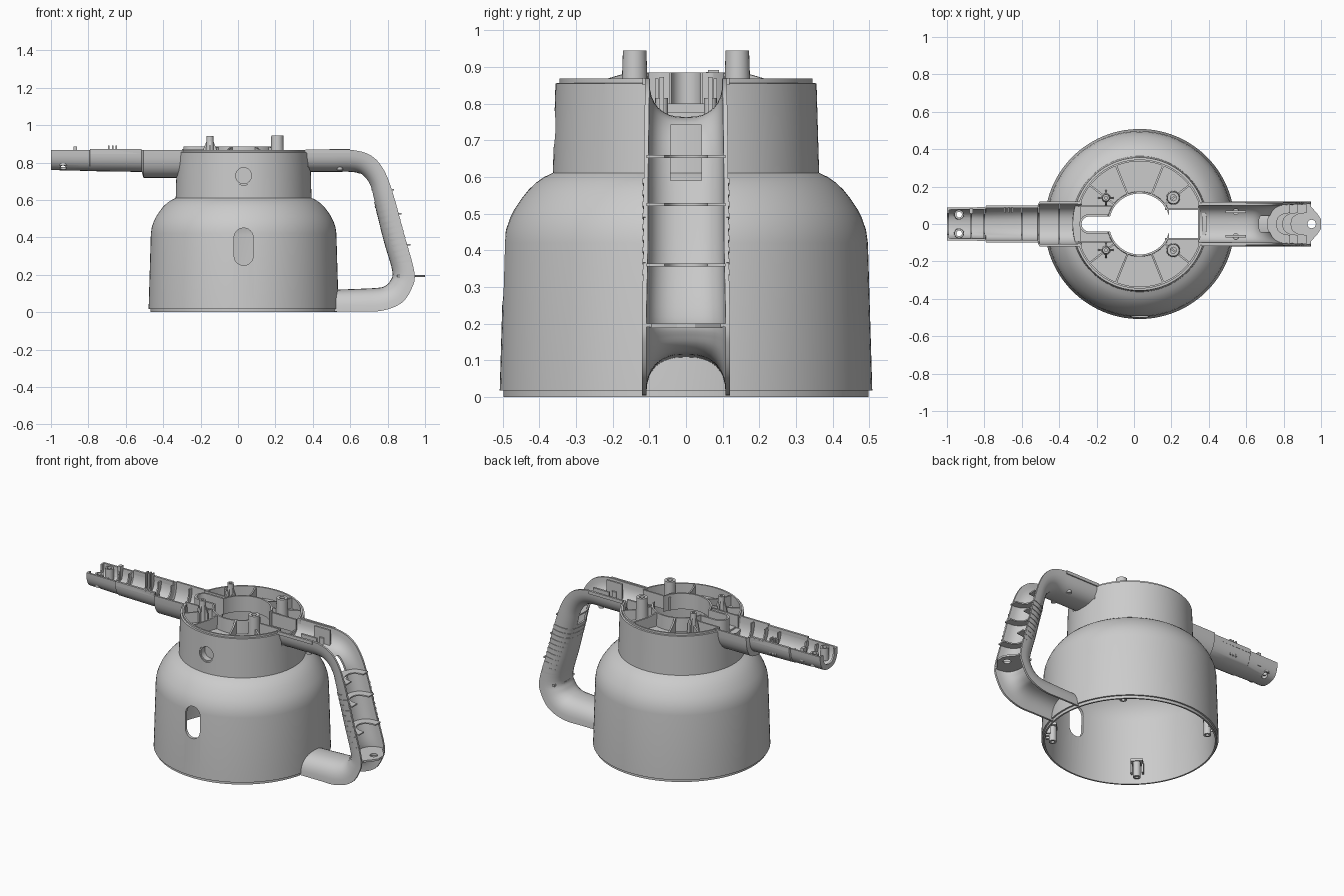
import bpy, bmesh, math
from math import sin, cos, pi, radians

if "Cube" in bpy.data.objects:
    bpy.data.objects.remove(bpy.data.objects["Cube"])

CX = 0.03  # body axis


def loft(name, rings, wrap=False):
    """Skin a list of closed point rings; cap the ends unless wrapped."""
    bm = bmesh.new()
    vs = [[bm.verts.new(p) for p in r] for r in rings]
    n, m = len(vs), len(vs[0])
    for i in range(n if wrap else n - 1):
        a, b = vs[i], vs[(i + 1) % n]
        for j in range(m):
            bm.faces.new((a[j], a[(j + 1) % m], b[(j + 1) % m], b[j]))
    if not wrap:
        bm.faces.new(vs[0])
        bm.faces.new(vs[-1])
    bmesh.ops.recalc_face_normals(bm, faces=bm.faces)
    me = bpy.data.meshes.new(name)
    bm.to_mesh(me)
    bm.free()
    ob = bpy.data.objects.new(name, me)
    bpy.context.collection.objects.link(ob)
    bpy.ops.object.select_all(action='DESELECT')
    ob.select_set(True)
    bpy.context.view_layer.objects.active = ob
    bpy.ops.object.shade_smooth_by_angle(angle=radians(32))
    return ob


def lathe(name, prof, x=0, y=0, n=24):
    return loft(name, [[(x + r * cos(a), y + r * sin(a), z) for r, z in prof]
                       for a in (2 * pi * i / n for i in range(n))], True)


def tube(name, x, y, r0, r1, z0, z1, hole=0.5):
    return lathe(name, [(r0, z0), (r1, z1), (r1 * hole, z1), (r1 * hole, z0)], x, y)


def prism(name, pts, axis, a, b):
    """Extrude a 2D outline along y (points are x,z), z (x,y) or x (y,z)."""
    f = {'y': lambda u, v, w: (u, w, v), 'z': lambda u, v, w: (u, v, w),
         'x': lambda u, v, w: (w, u, v)}[axis]
    return loft(name, [[f(u, v, w) for u, v in pts] for w in (a, b)])


def box(name, x0, x1, y0, y1, z0, z1):
    return prism(name, [(x0, y0), (x1, y0), (x1, y1), (x0, y1)], 'z', z0, z1)


def capsule(cx, cz, r, h, n=12):
    return [(cx + r * cos(a), cz + (h if k <= n else -h) + r * sin(a))
            for k, a in [(k, pi * (k if k <= n else k - 1) / n) for k in range(2 * n + 2)]]


def channel(name, st, t, n=16, p=0.8):
    """Open half tube. Stations: rim x,z, bottom x,z, half width."""
    rings = []
    for ox, oz, ix, iz, w in st:
        dep = math.hypot(ix - ox, iz - oz)
        ring = []
        for ww, q in ((w, 1), (w - t, (dep - t) / dep)):
            part = []
            for k in range(n + 1):
                c, s = cos(pi * k / n), abs(sin(pi * k / n))
                d = q * (s ** p if 0 < k < n else 0)
                part.append((ox + (ix - ox) * d, ww * math.copysign(abs(c) ** p, c), oz + (iz - oz) * d))
            ring += part if q == 1 else part[::-1]
        rings.append(ring)
    return loft(name, rings)


def smooth(st, k=5):
    out = []
    for i in range(len(st) - 1):
        P = [st[max(i - 1, 0)], st[i], st[i + 1], st[min(i + 2, len(st) - 1)]]
        for j in range(k):
            t = j / k
            out.append(tuple(b + 0.5 * t * (c - a + t * (2 * a - 5 * b + 4 * c - d + t * (3 * (b - c) + d - a)))
                             for a, b, c, d in zip(*P)))
    return out + [st[-1]]


def cut(ob, *cutters):
    for c in cutters:
        m = ob.modifiers.new('cut', 'BOOLEAN')
        m.operation, m.solver, m.object = 'DIFFERENCE', 'EXACT', c
        bpy.context.view_layer.objects.active = ob
        bpy.ops.object.modifier_apply(modifier=m.name)
        bpy.data.objects.remove(c)
    bpy.ops.object.select_all(action='DESELECT')
    ob.select_set(True)
    bpy.ops.object.shade_smooth_by_angle(angle=radians(32))


# body shell: outer wall, recessed deck with centre ring, inner wall
shoulder = [(.508, .017), (.496, .42), (.491, .455), (.48, .487), (.467, .513), (.449, .54),
            (.43, .564), (.408, .585), (.386, .6), (.363, .611)]
inner = [(r - .016, z - .008) for r, z in shoulder[:0:-1]]
body = lathe('body_shell', [(.498, 0), (.498, .017)] + shoulder + [(.356, .855), (.345, .856), (.345, .868),
             (.335, .868), (.335, .8), (.175, .8), (.173, .885), (.163, .885), (.163, .785),
             (.337, .785)] + inner + [(.488, 0)], CX, 0, 112)
arc = [(-.15 - .09 + .04 * cos(pi / 2 + pi * k / 10), .04 * sin(pi / 2 + pi * k / 10)) for k in range(11)]
cut(body,
    box('cut_a', .187, .342, -.075, .075, .6, 1),
    prism('cut_b', [(-.1, .04)] + arc + [(-.1, -.04)], 'z', .6, 1),
    box('cut_c', .345, .43, -.098, .098, .775, 1),
    box('cut_d', -.42, -.285, -.105, .105, .79, 1),
    prism('cut_e', capsule(CX, .35, .051, .049), 'y', -.6, -.4),
    prism('cut_f', capsule(CX, .73, .05, 0.001), 'y', -.4, -.3))

# round recess cup on the neck front
o, i = capsule(CX, .73, .052, .001), capsule(CX, .73, .042, .001)
loft('neck_cup', [[(x, y, z) for x, z in pts] for pts, y in
                  ((o, -.352), (o, -.29), (i, -.29), (i, -.352))], True)
prism('neck_cup_floor', i, 'y', -.315, -.292)

# handle: half tube opening outwards, with a slot in the upper bend
st = [(.345, .866, .345, .75, .112), (.5, .866, .5, .75, .112), (.62, .866, .62, .749, .112),
      (.715, .835, .67, .725, .112), (.78, .76, .705, .675, .113), (.83, .63, .725, .6, .115),
      (.89, .41, .778, .385, .116), (.943, .215, .825, .22, .12), (.93, .13, .812, .165, .12),
      (.875, .05, .782, .138, .12), (.77, .008, .745, .13, .12), (.65, .005, .65, .125, .12),
      (.515, .005, .515, .12, .12)]
handle = channel('handle_shell', smooth(st), .012)
cut(handle, box('cut_g', .6, .765, -.042, .042, .59, .742))

# cross ribs inside the handle
for k, (z, ox, ix) in enumerate([(.655, .835, .713), (.525, .875, .746), (.36, .923, .79)]):
    channel(f'handle_rib_{k}', [(ox, z - .004, ix, z - .004, .108), (ox, z + .004, ix, z + .004, .108)], .05)

# lower tab with screw hole
channel('handle_tab_rib', [(.945, .19, .825, .19, .115), (.945, .2, .825, .2, .115)], .085)
tab = prism('handle_tab', [(.85, -.1), (.94, -.1), (.98, -.055), (1, -.025), (1, .025), (.98, .055),
                           (.94, .1), (.85, .1)], 'z', .188, .2)
cut(tab, prism('cut_h', capsule(.95, 0, .022, .001), 'z', .1, .3))

# raised grip ridges
for k in range(11):
    z = .265 + k * .031
    ox, ix = .928 - (z - .265) * .275, .818 - (z - .265) * .275
    channel(f'grip_ridge_{k}', [(ox - s * .3, z + .014 + s, ix - s * .3, z - .014 + s, .119)
                                for s in (-.006, .006)], .008)

# small blocks in the upper handle
for s in (-1, 1):
    prism(f'handle_block_{s}', capsule(.545, s * .066, .016, 0.001), 'z', .76, .815)
    box(f'handle_clip_{s}', .49, .6, s * .066 - .006, s * .066 + .006, .77, .872)
    box(f'handle_lip_{s}', .36, .6, s * .112 - .006, s * .112 + .006, .85, .87)

# side arm: wide socket then narrow half tube
arm = channel('side_arm', [(x, .866, x, z, w) for x, z, w in
              ((-.28, .718, .12), (-.505, .718, .12), (-.515, .75, .1), (-.79, .754, .098),
               (-.795, .755, .09), (-1, .76, .088))], .012)
channel('side_arm_end', [(-1, .866, -1, .76, .086), (-.99, .866, -.99, .76, .086)], .03)
cut(arm, *[prism('cut_i', capsule(-.935, s * .05, .016, .001), 'z', .7, .95) for s in (-1, 1)])
for s in (-1, 1):
    tube(f'arm_boss_{s}', -.935, s * .05, .027, .025, .785, .862, .6)
    box(f'arm_rail_{s}', -.79, -.515, s * .092 - .007, s * .092 + .007, .845, .872)
for k, x in enumerate((-.87, -.8, -.6, -.51, -.4)):
    w, b = (.085, .765) if x < -.7 else (.094, .755) if x < -.5 else (.115, .722)
    channel(f'arm_rib_{k}', [(x - .004, .855, x - .004, b, w), (x + .004, .855, x + .004, b, w)], .035)
for k, x in enumerate((-.69, -.67, -.65)):
    box(f'arm_fin_{k}', x - .004, x + .004, .06, .09, .79, .892)
box('arm_catch', -.88, -.86, .055, .082, .8, .886)

# deck posts: plain bosses on the handle side, finned pins on the arm side
for s in (-1, 1):
    tube(f'deck_post_{s}', .21, s * .14, .037, .032, .795, .945, .5)
    tube(f'deck_pin_{s}', -.15, s * .14, .024, .018, .795, .942, .45)
    for k in range(2):
        pts = [(-.042, .795), (.042, .795), (.036, .87), (.018, .915), (-.018, .915), (-.036, .87)]
        c, d = (-.15, s * .14) if k == 0 else (s * .14, -.15)
        prism(f'pin_fin_{s}_{k}', [(c + u, v) for u, v in pts], 'yx'[k], d - .005, d + .005)
    # walls beside the rectangular opening and the arm notch
    box(f'opening_wall_{s}', .165, .352, s * .08 - .005, s * .08 + .005, .785, .868)
    box(f'notch_wall_{s}', -.3, -.12, s * .095 - .005, s * .095 + .005, .795, .872)
box('opening_end_wall', .342, .352, -.08, .08, .77, .8)

# raised collar around the arm notch
U = [[(-.14, r)] + [(-.24 + r * cos(pi / 2 + pi * k / 12), r * sin(pi / 2 + pi * k / 12))
                    for k in range(13)] + [(-.14, -r)] for r in (.052, .04)]
prism('notch_collar', U[0] + U[1][::-1], 'z', .76, .885)

# radial deck ribs, sloping up to the ring
for k, a in enumerate((68, 112, -68, -112, 38, 142, -38, -142)):
    a = radians(a)
    loft(f'deck_rib_{k}', [[(CX + r * cos(a) - t * sin(a), r * sin(a) + t * cos(a), z)
                            for r, z in ((.17, .795), (.34, .795), (.34, .862), (.23, .868), (.17, .884))]
                           for t in (-.005, .005)])

# screw posts with brackets inside the base
for k in range(4):
    a = pi / 4 + k * pi / 2
    tube(f'base_post_{k}', CX + .445 * cos(a), .445 * sin(a), .022, .022, .02, .12, .5)
    for t0 in (-.032, .032, 0):
        loft(f'base_bracket_{k}', [[(CX + r * cos(a) - t * sin(a), r * sin(a) + t * cos(a), z)
                                    for r, z in ((.455, .06), (.49, .06), (.49, .13), (.455, .13))]
                                   for t in (t0 - .005, t0 + .005)])
    loft(f'base_shelf_{k}', [[(CX + r * cos(a) - t * sin(a), r * sin(a) + t * cos(a), z)
                              for r, t in ((.42, -.035), (.49, -.035), (.49, .035), (.42, .035))]
                             for z in (.115, .13)])
